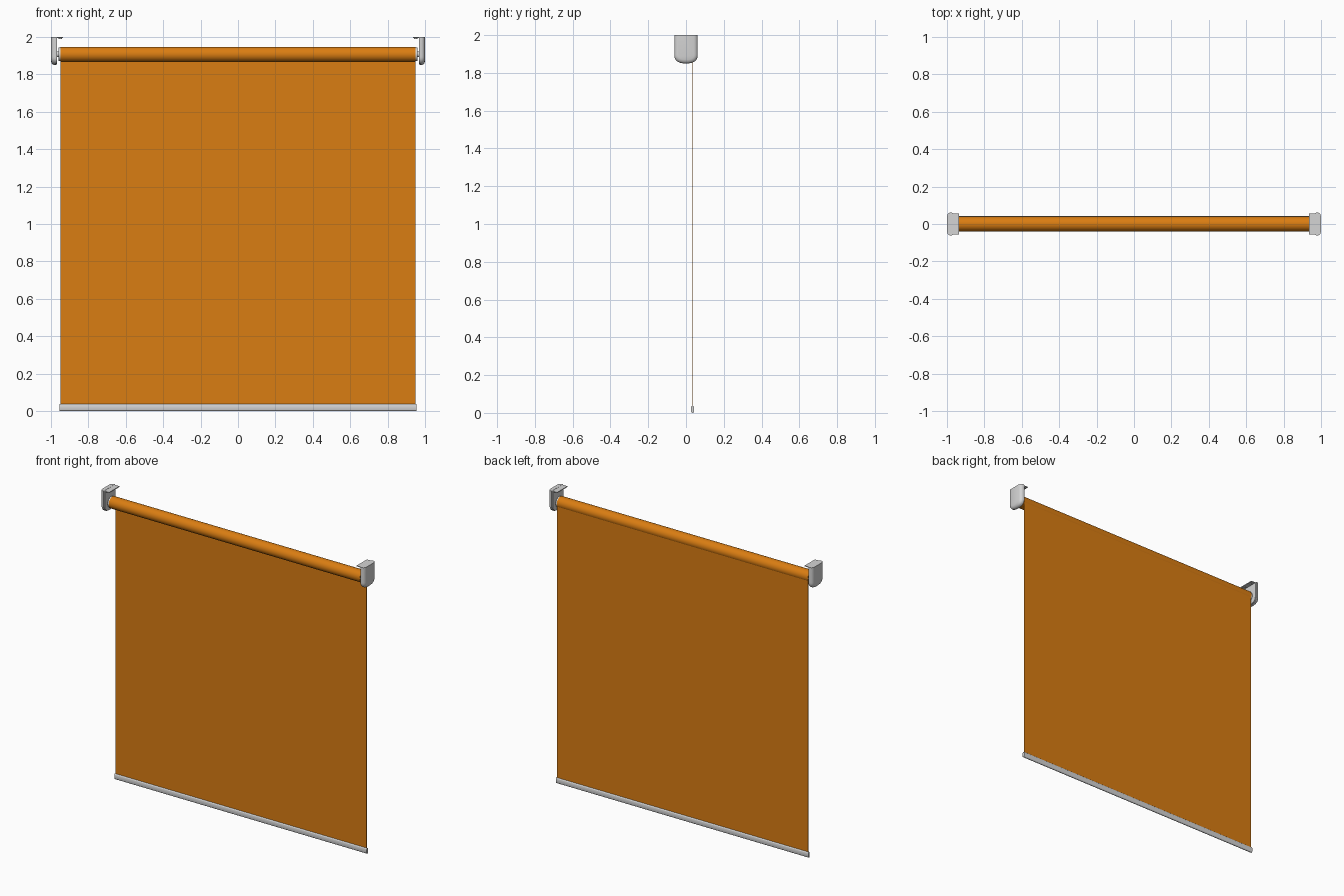
import bpy, bmesh, math

if "Cube" in bpy.data.objects:
    bpy.data.objects.remove(bpy.data.objects["Cube"])


def material(name, rgb):
    m = bpy.data.materials.new(name)
    m.diffuse_color = (*rgb, 1)
    m.use_nodes = True
    m.node_tree.nodes["Principled BSDF"].inputs["Base Color"].default_value = m.diffuse_color
    return m


ORANGE = material("orange_fabric", (0.70, 0.205, 0.006))
SILVER = material("silver_grey", (0.66, 0.66, 0.66))


def loft(name, rings, mat, smooth=True):
    """Skin a list of equal-length closed rings and cap both ends."""
    bm = bmesh.new()
    rows = [[bm.verts.new(p) for p in ring] for ring in rings]
    n = len(rows[0])
    for a, b in zip(rows, rows[1:]):
        for i in range(n):
            bm.faces.new((a[i], a[(i + 1) % n], b[(i + 1) % n], b[i]))
    bm.faces.new(rows[0])
    bm.faces.new(rows[-1])
    bmesh.ops.recalc_face_normals(bm, faces=bm.faces)
    me = bpy.data.meshes.new(name)
    bm.to_mesh(me)
    bm.free()
    me.materials.append(mat)
    ob = bpy.data.objects.new(name, me)
    bpy.context.collection.objects.link(ob)
    if smooth:
        bpy.ops.object.select_all(action='DESELECT')
        ob.select_set(True)
        bpy.context.view_layer.objects.active = ob
        bpy.ops.object.shade_smooth_by_angle(angle=math.radians(35))
    return ob


def box(name, x, y, z, mat):
    ring = lambda h: [(x[0], y[0], h), (x[1], y[0], h), (x[1], y[1], h), (x[0], y[1], h)]
    return loft(name, [ring(z[0]), ring(z[1])], mat, False)


def circle_x(x, r, cy=0.0, cz=1.907, n=48):
    return [(x, cy + r * math.cos(t * math.tau / n), cz + r * math.sin(t * math.tau / n))
            for t in range(n)]


def bracket_ring(x, inset, top=2.0):
    """Flat-topped outline with a rounded lower end."""
    w, bottom = 0.062 - inset, 1.85 + inset
    pts = [(x, w, top)]
    for i in range(25):
        a = math.pi * i / 24
        c, s = math.cos(a), math.sin(a)
        pts.append((x, math.copysign(abs(c) ** 0.8, c) * w,
                    1.898 - (1.898 - bottom) * s ** 0.8))
    pts.append((x, -w, top))
    return pts


# Rolled fabric and hanging sheet
loft("fabric_roll", [circle_x(-0.95, 0.04), circle_x(0.95, 0.04)], ORANGE)
box("fabric_sheet", (-0.95, 0.95), (0.0335, 0.0365), (0.02, 1.915), ORANGE)

# Bottom bar with rounded long edges
bar = []
for x in (-0.955, 0.955):
    ring = []
    for i in range(16):
        a = math.tau * (i + 0.5) / 16
        c, s = math.cos(a), math.sin(a)
        ring.append((x, 0.035 + 0.008 * c, 0.019 + math.copysign(0.011, s) + 0.008 * s))
    bar.append(ring)
loft("bottom_bar", bar, SILVER)

for side, label in ((-1, "left"), (1, "right")):
    # Domed outer cover
    loft(label + "_bracket_cover",
         [bracket_ring(side * x, d) for x, d in
          ((0.973, 0), (0.983, 0), (0.990, 0.003), (0.996, 0.009), (1.0, 0.02))], SILVER)
    # Inner mounting plate and top flange
    loft(label + "_bracket_plate",
         [bracket_ring(side * x, 0.004, 1.999) for x in (0.967, 0.974)], SILVER)
    box(label + "_top_flange", sorted((side * 0.936, side * 0.972)),
        (-0.056, 0.056), (1.994, 1.999), SILVER)
    # Roller end plug and its pin
    loft(label + "_roller_plug",
         [circle_x(side * 0.94, 0.036), circle_x(side * 0.961, 0.036)], SILVER)
    loft(label + "_roller_pin",
         [circle_x(side * 0.955, 0.015, n=24), circle_x(side * 0.97, 0.015, n=24)], SILVER)
    # Screw heads below the flange
    for k, y in enumerate((-0.03, 0.03)):
        loft(f"{label}_screw_{k + 1}",
             [[(side * 0.95 + 0.009 * math.cos(t * math.tau / 16),
                y + 0.009 * math.sin(t * math.tau / 16), z) for t in range(16)]
              for z in (1.990, 1.996)], SILVER)
